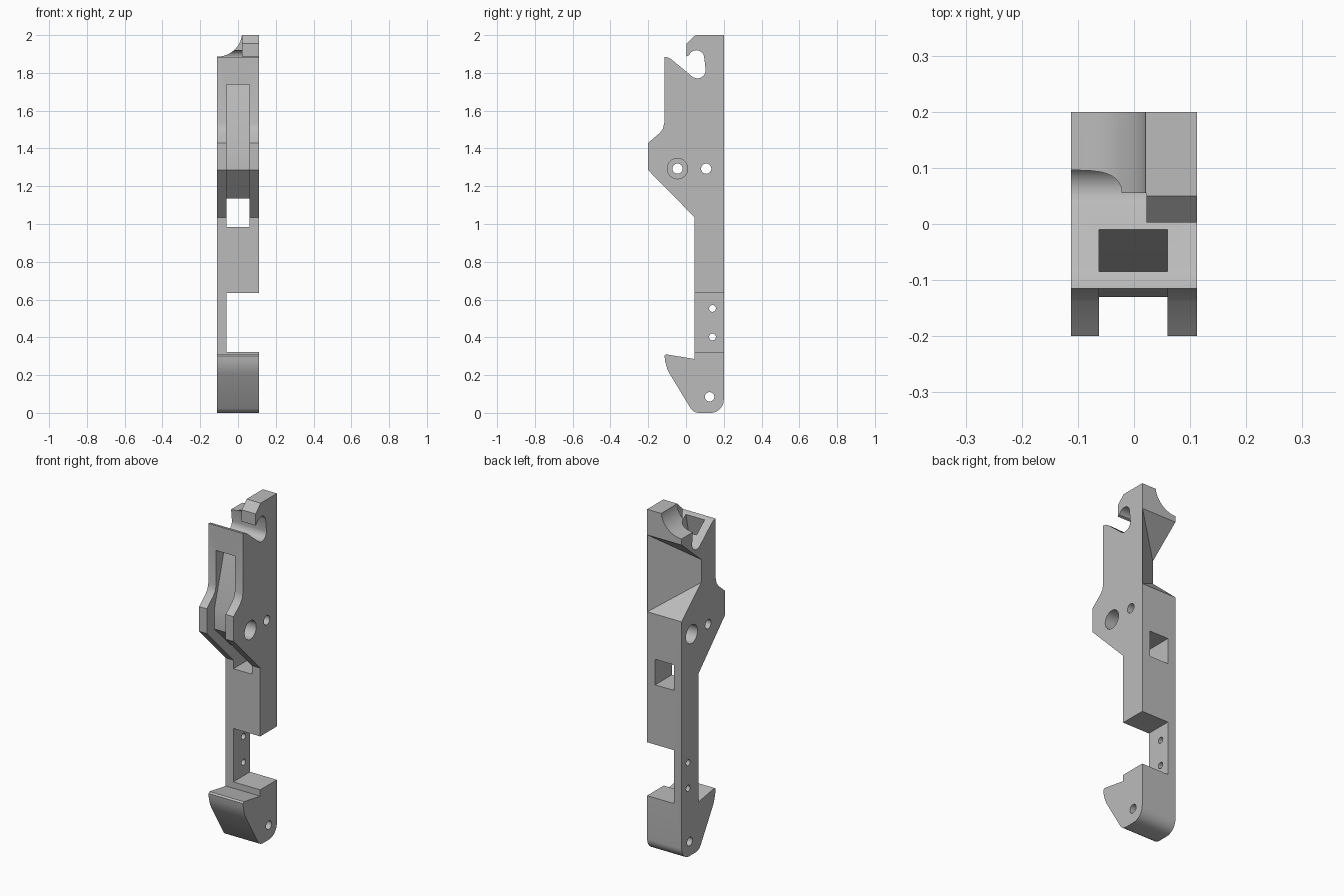
import bpy, bmesh
from math import sin, cos, radians
from mathutils import Matrix

if "Cube" in bpy.data.objects:
    bpy.data.objects.remove(bpy.data.objects["Cube"])

grey = bpy.data.materials.new("plain grey")
grey.use_nodes = True
grey.diffuse_color = (0.5, 0.5, 0.5, 1)
grey.node_tree.nodes["Principled BSDF"].inputs["Base Color"].default_value = (0.5, 0.5, 0.5, 1)
HALF = 0.112


def arc(cy, cz, r, a, b, n=10):
    return [(cy + r * cos(radians(a + (b - a) * i / n)),
             cz + r * sin(radians(a + (b - a) * i / n))) for i in range(n + 1)]


def loft(name, ring_a, ring_b):
    """Solid between two matching rings of points."""
    bm = bmesh.new()
    a = [bm.verts.new(p) for p in ring_a]
    b = [bm.verts.new(p) for p in ring_b]
    bm.faces.new(a)
    bm.faces.new(b[::-1])
    for i in range(len(a)):
        j = (i + 1) % len(a)
        bm.faces.new((a[j], a[i], b[i], b[j]))
    bmesh.ops.recalc_face_normals(bm, faces=bm.faces)
    mesh = bpy.data.meshes.new(name)
    bm.to_mesh(mesh)
    bm.free()
    ob = bpy.data.objects.new(name, mesh)
    bpy.context.collection.objects.link(ob)
    mesh.materials.append(grey)
    return ob


def extrude_x(name, profile, x0, x1):
    return loft(name, [(x0, y, z) for y, z in profile], [(x1, y, z) for y, z in profile])


def box(name, x, y, z):
    return extrude_x(name, [(y[0], z[0]), (y[1], z[0]), (y[1], z[1]), (y[0], z[1])], *x)


def cut(body, cutter):
    mod = body.modifiers.new("cut", 'BOOLEAN')
    mod.operation = 'DIFFERENCE'
    mod.solver = 'EXACT'
    mod.object = cutter
    bpy.context.view_layer.update()
    result = bpy.data.meshes.new_from_object(body.evaluated_get(bpy.context.evaluated_depsgraph_get()))
    body.modifiers.clear()
    body.data = result
    bpy.data.objects.remove(cutter)


# Side outline: rounded foot, lower hook, shank, wide knee, upper hook
outline = [(0.2, 2.0)]
outline += arc(0.13, 0.07, 0.07, 0, -90)
outline += arc(0.07, 0.055, 0.055, -90, -145, 6)
outline += [(-0.085, 0.205), (-0.1, 0.235), (-0.11, 0.27), (-0.114, 0.302), (-0.105, 0.31),
            (0.046, 0.285), (0.046, 1.035), (-0.2, 1.285), (-0.2, 1.43), (-0.138, 1.483),
            (-0.122, 1.505), (-0.115, 1.535), (-0.115, 1.885), (-0.095, 1.882), (-0.075, 1.87)]
outline += arc(0.06, 1.815, 0.044, 230, 360)
outline += arc(0.055, 1.878, 0.042, 15, 160)
outline += [(0.003, 1.887), (0.003, 1.955), (0.05, 2.0)]
body = extrude_x("latch_arm", outline, -HALF, HALF)

# Front channel: window, sloping pocket, square hole through to the back
channel = [(-0.3, 0.985), (0.25, 0.985), (0.25, 1.135), (0.02, 1.135), (-0.13, 1.285),
           (-0.13, 1.4), (-0.01, 1.815), (0.0, 1.85), (-0.077, 1.91), (-0.116, 1.735), (-0.3, 1.735)]
cut(body, extrude_x("channel_cutter", channel, -0.062, 0.06))

# Side gap above the foot, leaving a thin plate
cut(body, box("gap_cutter", (-0.062, 0.2), (-0.3, 0.3), (0.322, 0.635)))

# Slanted relief on the back: tapered wedge with sloping floor and ceiling
corners = [(0.1344, 0.22), (-0.1344, 0.22), (-0.1344, 0.0)]
cut(body, loft("relief_cutter",
               [(x, y, 1.4 + 0.89 * (0.2 - y)) for x, y in corners],
               [(x, y, 1.85 - 0.85 * (0.2 - y)) for x, y in corners]))

# Concave scoop beside the upper hook, and the shortened hook tip
scoop = arc(-0.11, 2.018, 0.132, 0, -90, 20) + [(-0.2, 1.886), (-0.2, 2.1), (0.022, 2.1)]
cut(body, loft("scoop_cutter", [(x, -0.3, z) for x, z in scoop], [(x, 0.3, z) for x, z in scoop]))
cut(body, box("tip_cutter", (-0.2, 0.0219), (-0.03, 0.055), (1.886, 2.1)))

# Pin holes, plus one counterbore on each side
holes = [(-0.045, 1.293, 0.027, -0.3, 0.3), (0.107, 1.293, 0.027, -0.3, 0.3),
         (0.14, 0.553, 0.018, -0.3, 0.3), (0.14, 0.402, 0.018, -0.3, 0.3),
         (0.125, 0.085, 0.025, -0.3, 0.3),
         (-0.045, 1.293, 0.054, 0.04, 0.3), (0.107, 1.293, 0.054, -0.3, -0.04)]
for y, z, r, x0, x1 in holes:
    cut(body, extrude_x("hole_cutter", arc(y, z, r, 0, 360, 32)[:-1], x0, x1))

# Smooth the rounded parts, keep edges sharp
bpy.ops.object.select_all(action='DESELECT')
body.select_set(True)
bpy.context.view_layer.objects.active = body
bpy.ops.object.shade_smooth_by_angle(angle=radians(25))
